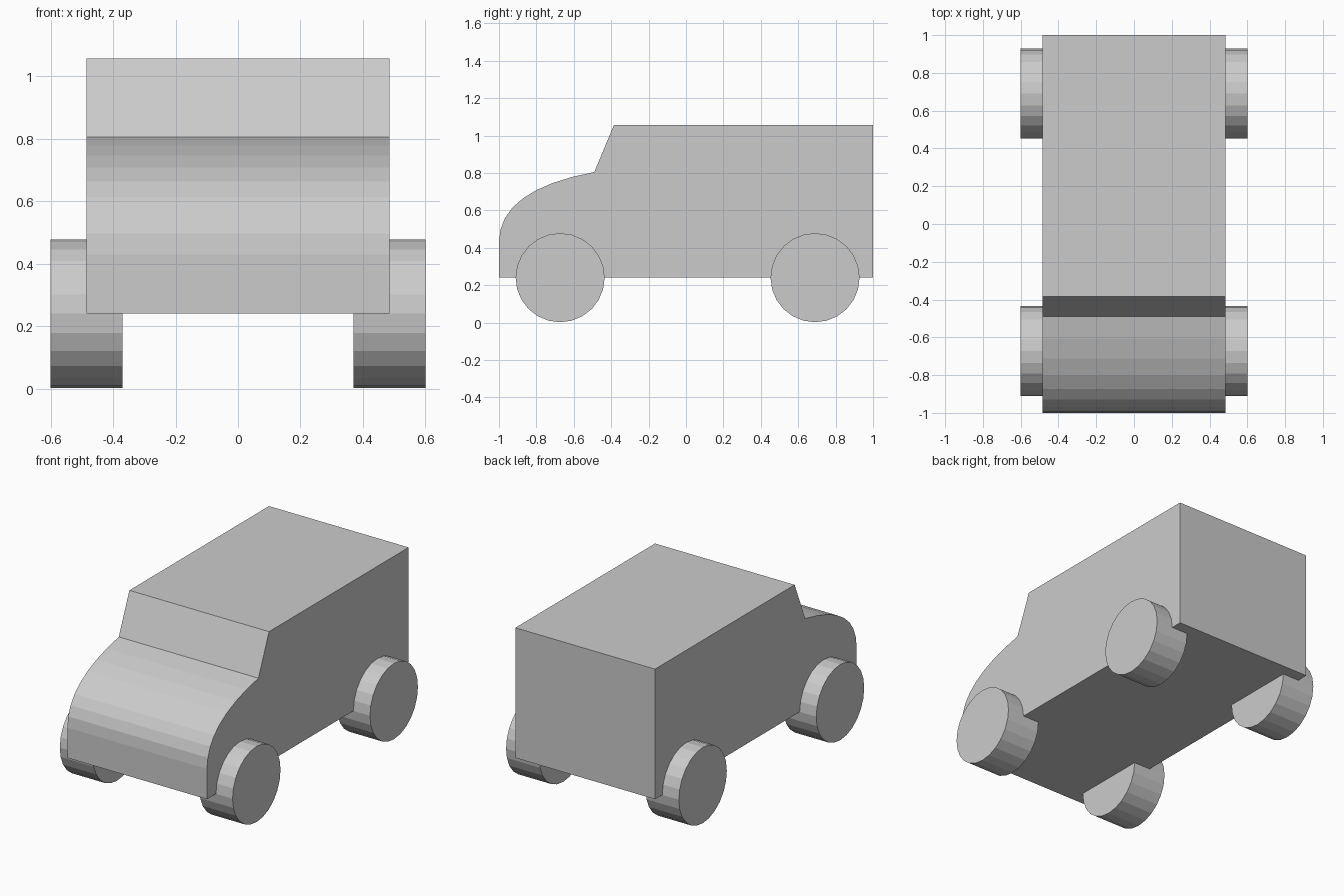
import bpy, bmesh, math

if "Cube" in bpy.data.objects:
    bpy.data.objects.remove(bpy.data.objects["Cube"])

HALF_W = 0.485


def prism(name, profile, half_width):
    """Extrude a (y, z) profile along x."""
    bm = bmesh.new()
    face = bm.faces.new([bm.verts.new((-half_width, y, z)) for y, z in profile])
    ext = bmesh.ops.extrude_face_region(bm, geom=[face])
    moved = [v for v in ext["geom"] if isinstance(v, bmesh.types.BMVert)]
    bmesh.ops.translate(bm, verts=moved, vec=(2 * half_width, 0, 0))
    bmesh.ops.recalc_face_normals(bm, faces=bm.faces)
    mesh = bpy.data.meshes.new(name)
    bm.to_mesh(mesh)
    bm.free()
    obj = bpy.data.objects.new(name, mesh)
    bpy.context.collection.objects.link(obj)
    return obj


def hood_curve(start, control, end, steps):
    points = []
    for i in range(steps + 1):
        t = i / steps
        points.append(tuple((1 - t) ** 2 * a + 2 * t * (1 - t) * b + t * t * c
                            for a, b, c in zip(start, control, end)))
    return points


# Body: rounded hood, sloped windscreen, boxy rear
profile = [(1, 0.24), (-1, 0.24)]
profile += hood_curve((-1, 0.43), (-1, 0.71), (-0.49, 0.805), 8)
profile += [(-0.385, 1.057), (1, 1.057)]
prism("body", profile, HALF_W)

# Wheels
for end, y in (("front", -0.673), ("rear", 0.69)):
    for side, sx in (("left", -1), ("right", 1)):
        bpy.ops.mesh.primitive_cylinder_add(
            vertices=24, radius=0.238, depth=0.23,
            location=(sx * 0.485, y, 0.24), rotation=(0, math.pi / 2, 0))
        bpy.context.object.name = f"{end}_{side}_wheel"
